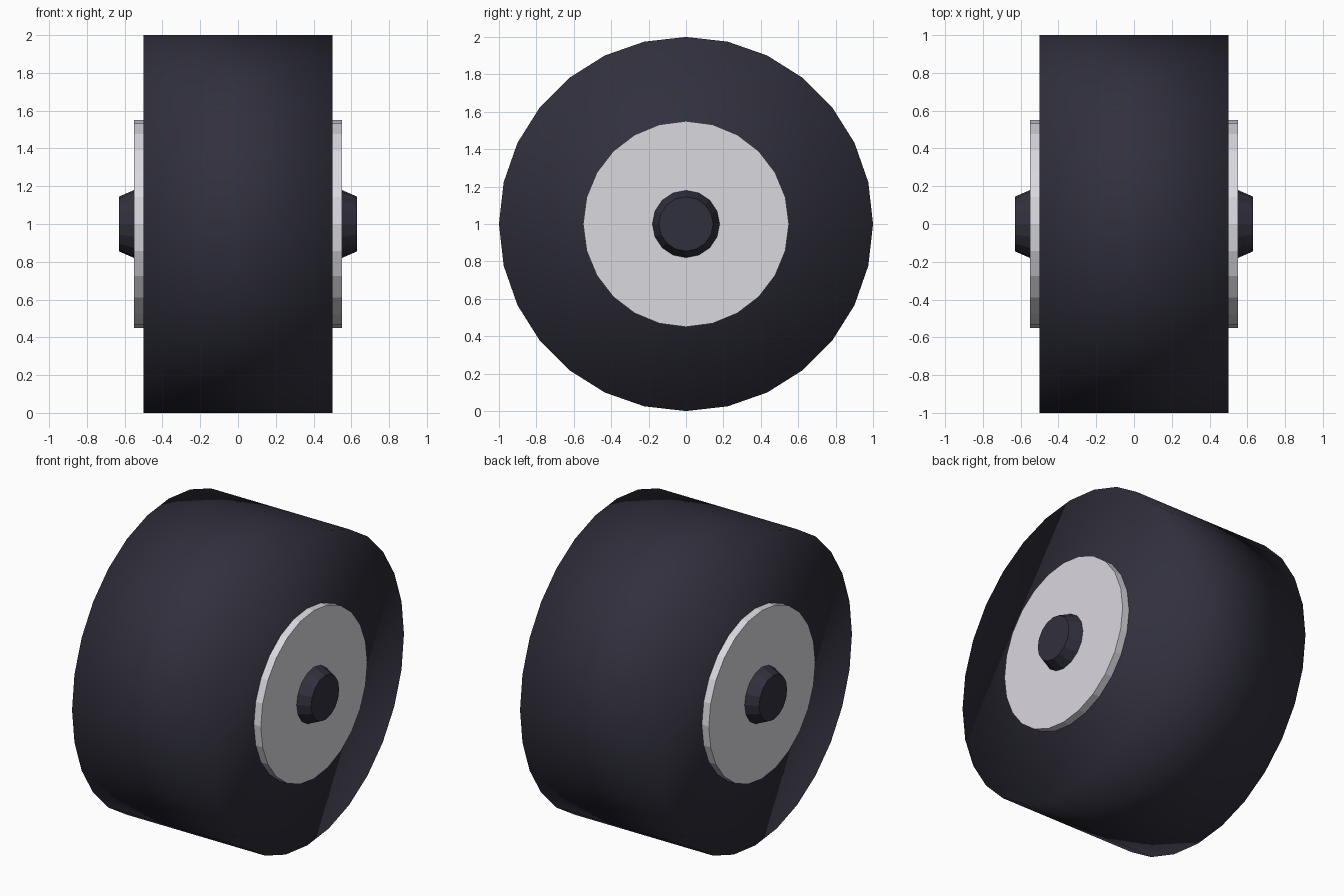
import bpy
import bmesh
from math import pi
from mathutils import Matrix

default = bpy.data.objects.get("Cube")
if default:
    bpy.data.objects.remove(default, do_unlink=True)


def make_material(name, rgb):
    mat = bpy.data.materials.new(name)
    mat.use_nodes = True
    color = (*rgb, 1.0)
    mat.diffuse_color = color
    mat.node_tree.nodes["Principled BSDF"].inputs["Base Color"].default_value = color
    return mat


def round_part(name, sides, r_start, r_end, x_start, x_end, mat, smooth=False):
    """Capped cylinder or frustum whose axis runs along x."""
    bm = bmesh.new()
    bmesh.ops.create_cone(bm, cap_ends=True, segments=sides, radius1=r_start,
                          radius2=r_end, depth=abs(x_end - x_start))
    turn = Matrix.Rotation(pi / 2 if x_end > x_start else -pi / 2, 4, 'Y')
    bmesh.ops.transform(bm, matrix=turn, verts=bm.verts)
    for face in bm.faces:
        face.smooth = smooth
    mesh = bpy.data.meshes.new(name)
    bm.to_mesh(mesh)
    bm.free()
    mesh.materials.append(mat)
    obj = bpy.data.objects.new(name, mesh)
    obj.location = ((x_start + x_end) / 2, 0, 1)
    bpy.context.collection.objects.link(obj)
    return obj


rubber = make_material("dark rubber", (0.03, 0.029, 0.046))
metal = make_material("light metal", (0.7, 0.69, 0.74))

# Tyre, softly shaded across its edges
round_part("tyre", 28, 1.0, 1.0, -0.5, 0.5, rubber, smooth=True)

# Rim disc and tapered hub cap on each side
for side, sign in (("left", 1), ("right", -1)):
    round_part(side + "_rim", 24, 0.55, 0.55, sign * 0.45, sign * 0.55, metal)
    round_part(side + "_hub_cap", 16, 0.18, 0.145, sign * 0.55, sign * 0.63, rubber)
